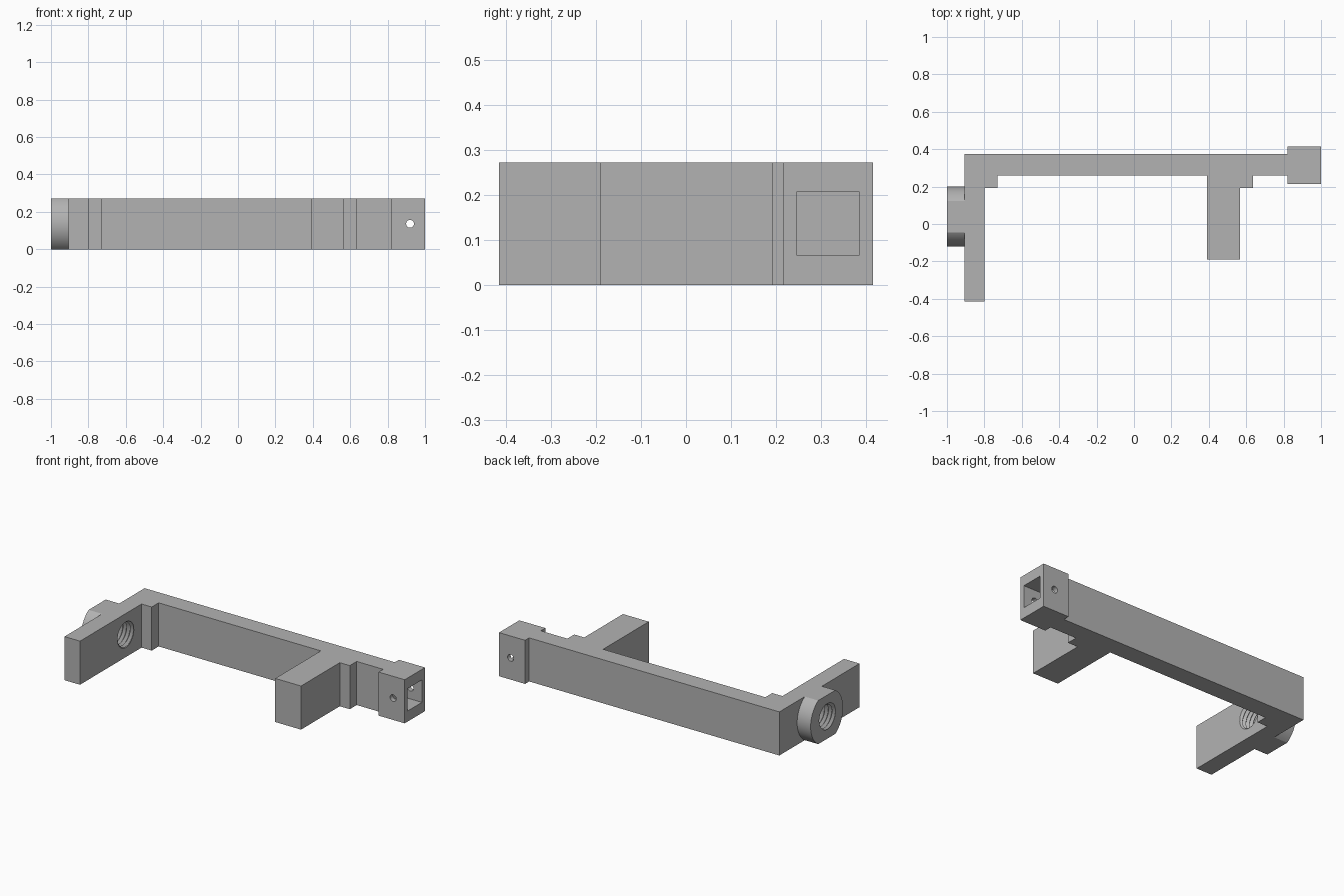
import bpy, bmesh, math
from mathutils import Vector

default = bpy.data.objects.get("Cube")
if default:
    bpy.data.objects.remove(default, do_unlink=True)

H = 0.272          # full height of the bracket
MID = H / 2
BORE_Y = 0.04      # centre of the threaded bore

grey = bpy.data.materials.new("plain grey")
grey.use_nodes = True
colour = (0.45, 0.45, 0.45, 1)
grey.diffuse_color = colour
grey.node_tree.nodes["Principled BSDF"].inputs["Base Color"].default_value = colour


def finish(name, bm):
    bmesh.ops.recalc_face_normals(bm, faces=bm.faces)
    mesh = bpy.data.meshes.new(name)
    bm.to_mesh(mesh)
    bm.free()
    mesh.materials.append(grey)
    obj = bpy.data.objects.new(name, mesh)
    bpy.context.collection.objects.link(obj)
    return obj


def prism(name, points, direction):
    bm = bmesh.new()
    face = bm.faces.new([bm.verts.new(p) for p in points])
    new = bmesh.ops.extrude_face_region(bm, geom=[face])["geom"]
    bmesh.ops.translate(bm, vec=Vector(direction),
                        verts=[v for v in new if isinstance(v, bmesh.types.BMVert)])
    return finish(name, bm)


def helical_core(name, x0, length, minor, major, pitch, steps=32):
    """Solid screw along x, used to tap the bore."""
    bm = bmesh.new()
    total = int(length / pitch) * steps

    def point(k, radius, shift):
        a = math.tau * k / steps
        return bm.verts.new((x0 + pitch * (k / steps + shift),
                             BORE_Y + radius * math.cos(a), MID + radius * math.sin(a)))

    crest = [point(k, major, 0) for k in range(total + 1)]
    root = [point(k, minor, 0.5) for k in range(total + 1)]
    for k in range(total):
        bm.faces.new((crest[k], crest[k + 1], root[k + 1], root[k]))
        if k + steps < total:
            bm.faces.new((root[k], root[k + 1], crest[k + 1 + steps], crest[k + steps]))
    # Fan caps close both ends
    start = crest[:steps + 1] + [root[0]]
    end = root[total - steps:] + [crest[total]]
    for loop in (start, end):
        x = sum(v.co.x for v in loop) / len(loop)
        hub = bm.verts.new((x, BORE_Y, MID))
        for a, b in zip(loop, loop[1:] + loop[:1]):
            bm.faces.new((a, b, hub))
    return finish(name, bm)


def combine(target, tool, operation):
    tool.hide_render = True
    mod = target.modifiers.new(operation.lower(), "BOOLEAN")
    mod.operation = operation
    mod.solver = "EXACT"
    mod.object = tool
    with bpy.context.temp_override(object=target, active_object=target):
        bpy.ops.object.modifier_apply(modifier=mod.name)
    bpy.data.objects.remove(tool, do_unlink=True)


# Bar, two arms, corner steps and end block in one outline
outline = [(-0.907, -0.415), (-0.8, -0.415), (-0.8, 0.192), (-0.73, 0.192),
           (-0.73, 0.26), (0.39, 0.26), (0.39, -0.19), (0.568, -0.19),
           (0.568, 0.192), (0.637, 0.192), (0.637, 0.26), (0.82, 0.26),
           (0.82, 0.215), (1, 0.215), (1, 0.415), (0.82, 0.415),
           (0.82, 0.375), (-0.907, 0.375)]
bracket = prism("bracket_frame", [(x, y, 0) for x, y in outline], (0, 0, H))

# Round boss with flat top and bottom
R = 0.16
limit = math.asin(MID / R)
arc = [limit * (i / 12 - 1) for i in range(25)]
angles = arc + [a + math.pi for a in arc]
boss = prism("threaded_boss",
             [(-1, BORE_Y + R * math.cos(a), MID + R * math.sin(a)) for a in angles],
             (0.13, 0, 0))
combine(bracket, boss, "UNION")

# Threaded bore through the boss and arm
combine(bracket, helical_core("bore_cutter", -1.06, 0.33, 0.072, 0.088, 0.025), "DIFFERENCE")

# Square socket in the end block
socket = [(0.85, y, z) for y, z in
          ((0.245, 0.066), (0.385, 0.066), (0.385, 0.206), (0.245, 0.206))]
combine(bracket, prism("socket_cutter", socket, (0.3, 0, 0)), "DIFFERENCE")

# Pin hole across the socket
ring = [math.tau * i / 24 for i in range(24)]
pin = [(0.92 + 0.021 * math.cos(a), 0.1, MID + 0.021 * math.sin(a)) for a in ring]
combine(bracket, prism("pin_cutter", pin, (0, 0.4, 0)), "DIFFERENCE")

bpy.ops.object.select_all(action="DESELECT")
bracket.select_set(True)
bpy.context.view_layer.objects.active = bracket
bpy.ops.object.shade_smooth_by_angle(angle=math.radians(30))
